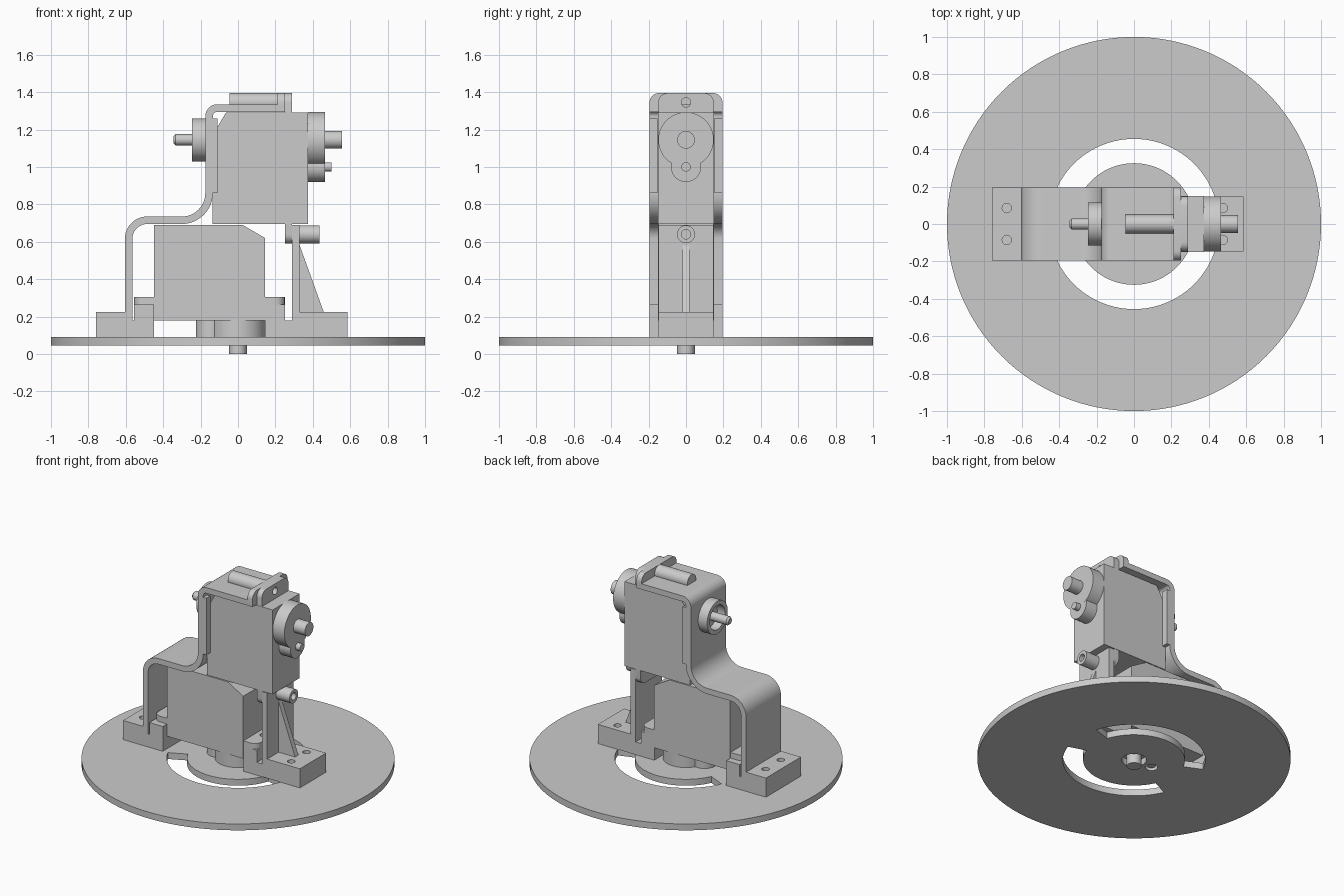
import bpy, bmesh
from math import pi, cos, sin, radians
from mathutils import Matrix

if "Cube" in bpy.data.objects:
    bpy.data.objects.remove(bpy.data.objects["Cube"])


def arc(cx, cy, r, a0, a1, n=12):
    return [(cx + r * cos(radians(a0 + (a1 - a0) * i / n)),
             cy + r * sin(radians(a0 + (a1 - a0) * i / n))) for i in range(n + 1)]


def rounded(x0, y0, x1, y1, r):
    return (arc(x1 - r, y1 - r, r, 0, 90, 6) + arc(x0 + r, y1 - r, r, 90, 180, 6)
            + arc(x0 + r, y0 + r, r, 180, 270, 6) + arc(x1 - r, y0 + r, r, 270, 360, 6))


def prism(name, pts, axis, lo, hi):
    """Extrude a 2D profile along an axis: x -> (y,z), y -> (x,z), z -> (x,y)."""
    place = {'x': lambda a, b, t: (t, a, b), 'y': lambda a, b, t: (a, t, b),
             'z': lambda a, b, t: (a, b, t)}[axis]
    bm = bmesh.new()
    low = [bm.verts.new(place(a, b, lo)) for a, b in pts]
    top = [bm.verts.new(place(a, b, hi)) for a, b in pts]
    bm.faces.new(low)
    bm.faces.new(top)
    n = len(pts)
    for i in range(n):
        bm.faces.new((low[i], low[(i + 1) % n], top[(i + 1) % n], top[i]))
    bmesh.ops.recalc_face_normals(bm, faces=bm.faces)
    me = bpy.data.meshes.new(name)
    bm.to_mesh(me)
    bm.free()
    ob = bpy.data.objects.new(name, me)
    bpy.context.collection.objects.link(ob)
    return ob


def cyl(name, axis, c, r, lo, hi, n=48):
    return prism(name, arc(c[0], c[1], r, 0, 360, n)[:-1], axis, lo, hi)


def cut(ob, *cutters):
    bpy.context.view_layer.objects.active = ob
    for c in cutters:
        c.hide_render = True
        m = ob.modifiers.new("cut", 'BOOLEAN')
        m.operation, m.solver, m.object = 'DIFFERENCE', 'EXACT', c
        bpy.ops.object.modifier_apply(modifier=m.name)
        bpy.data.objects.remove(c, do_unlink=True)
    return ob


def bevel(ob, w):
    m = ob.modifiers.new("bevel", 'BEVEL')
    m.width, m.segments, m.limit_method, m.angle_limit = w, 1, 'ANGLE', radians(60)


def hole(axis, c, r, lo, hi):
    return cyl("cutter", axis, c, r, lo, hi, 24)


# Turntable disc with two arc slots, shaft hole and pin hole
disc = cyl("turntable_disc", 'z', (0, 0), 1, .045, .09, 128)
slots = [prism("cutter", arc(0, 0, .455, a, b, 40) + arc(0, 0, .325, b, a, 40), 'z', 0, .2)
         for a, b in ((18, 155), (205, 342))]
cut(disc, *slots, hole('z', (0, 0), .08, 0, .2), hole('z', (-.145, 0), .04, 0, .2))


# Geared motor: body, mounting flange, gear housing, shaft and pin
def motor(prefix, matrix):
    flange = prism(prefix + "_flange", rounded(-.555, -.148, .25, .148, .05), 'z', .265, .305)
    cut(flange, *[hole('z', (x, 0), .025, .2, .4) for x in (-.505, .2)])
    parts = [
        prism(prefix + "_body", [(-.45, .18), (.145, .18), (.145, .62), (.025, .69), (-.45, .69)],
              'y', -.15, .15),
        flange,
        cyl(prefix + "_gear_housing", 'z', (0, 0), .148, .09, .18),
        cyl(prefix + "_idler_housing", 'z', (-.145, 0), .08, .0905, .18),
        cyl(prefix + "_shaft", 'z', (0, 0), .047, 0, .15),
        cyl(prefix + "_pin", 'z', (-.145, 0), .025, .055, .15, 24),
    ]
    for p in parts:
        p.data.transform(matrix)


motor("pan_motor", Matrix())
motor("tilt_motor", Matrix.Translation((.555, 0, 1.145)) @ Matrix.Rotation(-pi / 2, 4, 'Y'))

# Long bent bracket: foot, wall, shelf, back and top in one profile
profile = ([(-.76, .09), (-.45, .09), (-.45, .265), (-.555, .265), (-.555, .18), (-.565, .18)]
           + arc(-.485, .615, .08, 180, 90) + arc(-.30, .86, .165, -90, 0)
           + arc(-.11, 1.27, .025, 180, 90, 6)
           + [(.25, 1.295), (.25, 1.335)]
           + arc(-.11, 1.27, .065, 90, 180) + arc(-.30, .86, .125, 0, -90)
           + arc(-.485, .615, .12, 90, 180) + [(-.605, .225), (-.76, .225)])
cut(prism("bent_bracket", profile, 'y', -.195, .195),
    *[hole('z', (-.68, y), .025, .12, .3) for y in (-.085, .085)])

# Side lips gripping the tilt motor
for side, y in (("front", -.195), ("back", .152)):
    prism("bracket_lip_" + side, [(-.15, .86), (-.11, .86), (-.11, 1.26), (-.15, 1.26)],
          'y', y, y + .043)

# Upright end plate and screw boss on top of the bracket
plate = [(-.195, 1.295), (.195, 1.295)] + arc(.145, 1.345, .05, 0, 90, 6) \
    + arc(-.145, 1.345, .05, 90, 180, 6)
cut(prism("bracket_end_plate", plate, 'x', .21, .25), hole('x', (0, 1.345), .025, .1, .4))
cut(cyl("top_screw_boss", 'x', (0, 1.345), .05, -.045, .21), hole('x', (0, 1.345), .025, .05, .4))

# Hollow pivot collar and pin behind the tilt motor
cut(cyl("pivot_collar", 'x', (0, 1.145), .115, -.245, -.17),
    hole('x', (0, 1.145), .085, -.3, -.185))
bevel(cyl("pivot_pin", 'x', (0, 1.145), .03, -.345, -.17, 24), .012)

# Short upright bracket with gusset and hollow screw boss
post = prism("post_bracket", [(.145, .09), (.585, .09), (.585, .225), (.33, .225), (.33, .69),
                              (.29, .69), (.29, .18), (.25, .18), (.25, .265), (.145, .265)],
             'y', -.146, .146)
cut(post, *[hole('z', (.475, y), .025, .12, .3) for y in (-.085, .085)])
prism("post_gusset", [(.325, .22), (.46, .22), (.33, .58), (.325, .58)], 'y', -.018, .018)
cut(cyl("post_screw_boss", 'x', (0, .64), .048, .32, .435), hole('x', (0, .64), .025, .34, .5))

# Smooth the round walls, keep edges crisp
bpy.ops.object.select_all(action='SELECT')
bpy.context.view_layer.objects.active = disc
bpy.ops.object.shade_smooth_by_angle(angle=radians(30))
